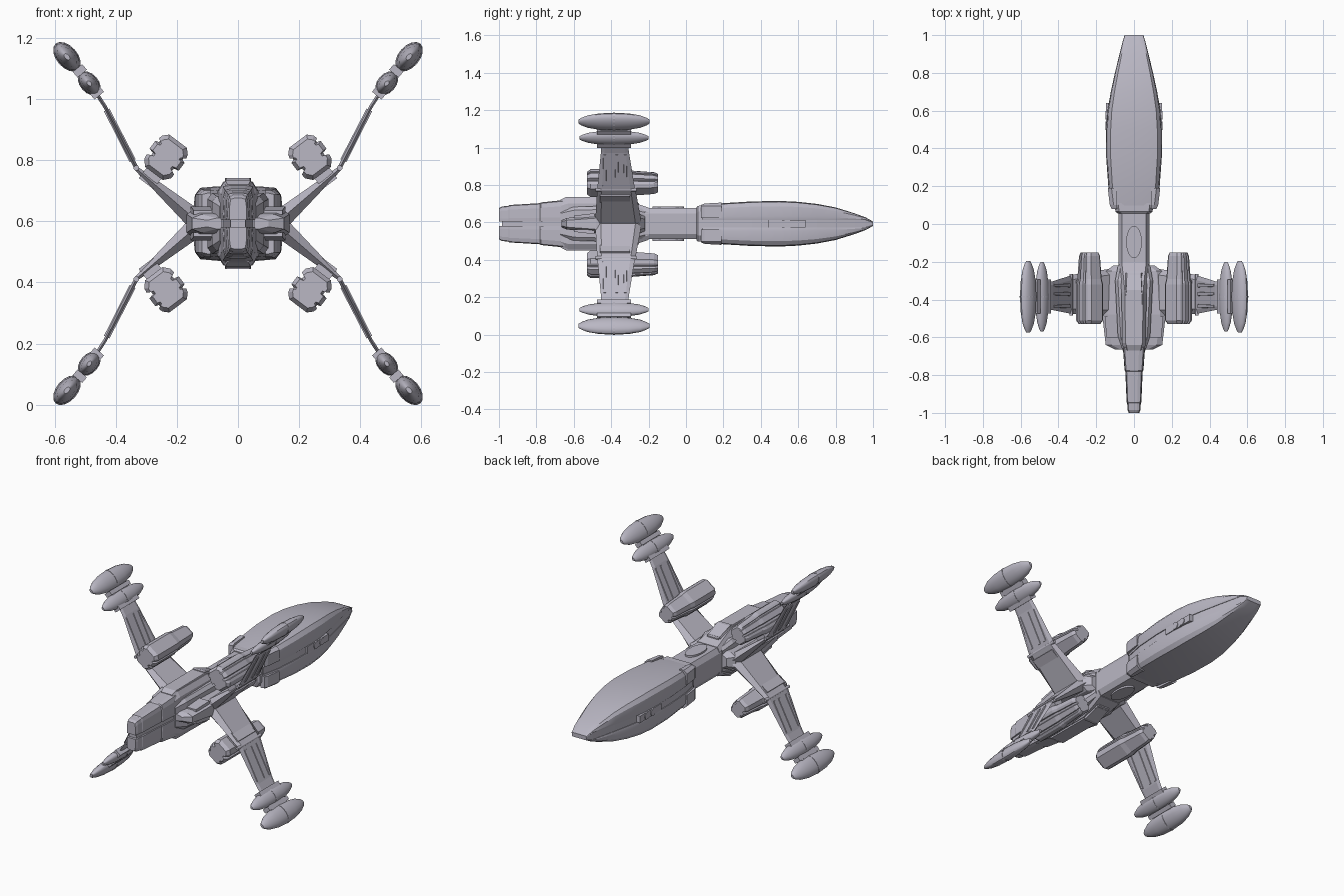
import bpy
import bmesh
from math import cos, sin, pi, radians

if "Cube" in bpy.data.objects:
    bpy.data.objects.remove(bpy.data.objects["Cube"], do_unlink=True)

ZC = 0.593  # height of the ship's centre line

paint = bpy.data.materials.new("pale_lavender_grey")
paint.use_nodes = True
COLOUR = (0.49, 0.475, 0.55, 1)
paint.diffuse_color = COLOUR
paint.node_tree.nodes["Principled BSDF"].inputs["Base Color"].default_value = COLOUR


def loft(name, rings, smooth=0):
    """Skin a row of matching closed rings and cap both ends."""
    bm = bmesh.new()
    rows = [[bm.verts.new((x, y, z + ZC)) for x, y, z in ring] for ring in rings]
    n = len(rows[0])
    for a, b in zip(rows, rows[1:]):
        for i in range(n):
            j = (i + 1) % n
            bm.faces.new((a[i], a[j], b[j], b[i]))
    bm.faces.new(rows[0])
    bm.faces.new(rows[-1])
    bmesh.ops.recalc_face_normals(bm, faces=bm.faces)
    mesh = bpy.data.meshes.new(name)
    bm.to_mesh(mesh)
    bm.free()
    mesh.materials.append(paint)
    obj = bpy.data.objects.new(name, mesh)
    bpy.context.collection.objects.link(obj)
    if smooth:
        bpy.ops.object.select_all(action="DESELECT")
        obj.select_set(True)
        bpy.context.view_layer.objects.active = obj
        bpy.ops.object.shade_smooth_by_angle(angle=radians(smooth))
    return obj


def box(name, x0, x1, y0, y1, z0, z1):
    return loft(name, [[(x0, y, z0), (x1, y, z0), (x1, y, z1), (x0, y, z1)] for y in (y0, y1)])


def octagon(y, w, h, c):
    half = [(w - c, -h), (w, -h + c * 1.6), (w, h - c * 1.6), (w - c, h)]
    return [(x, y, z) for x, z in half] + [(-x, y, z) for x, z in reversed(half)]


def shell(y, w, h, side, gap):
    """Upper or lower half of a boxy pod section."""
    h = max(h, gap + 0.004)
    d = h - gap
    half = [(w * 0.97, gap), (w, gap + d * 0.2), (w * 0.96, gap + d * 0.72),
            (w * 0.84, gap + d * 0.95), (w * 0.45, h)]
    pts = half + [(-x, z) for x, z in reversed(half)]
    return [(x, y, z * side) for x, z in pts]


def disc(name, centre, r_a, r_b, depth, axis):
    """Flat elliptical plate facing x or z."""
    cx, cy, cz = centre
    rings = []
    for d in (-depth, depth):
        ring = []
        for i in range(24):
            a, b = r_a * cos(i * pi / 12), r_b * sin(i * pi / 12)
            ring.append((cx + d, cy + a, cz + b) if axis == "x" else (cx + b, cy + a, cz + d))
        rings.append(ring)
    return loft(name, rings, 30)


# Hull: split nose, tall middle section, long neck
NOSE = [(-1, .028, .083), (-.985, .034, .092), (-.95, .036, .096), (-.945, .039, .1),
        (-.78, .046, .11), (-.775, .05, .114), (-.65, .059, .127)]
REAR = [(.085, .112, .095), (.2, .136, .11), (.35, .147, .119), (.5, .147, .122), (.6, .14, .117),
        (.7, .123, .106), (.8, .101, .087), (.9, .077, .056), (.96, .062, .034), (1, .05, .012)]
for side, label in ((1, "upper"), (-1, "lower")):
    loft(label + "_nose_shell", [shell(y, w, h, side, .012) for y, w, h in NOSE])
    loft(label + "_rear_shell", [shell(y, w, h, side, min(.02, h * .6)) for y, w, h in REAR], 20)
    disc(label + "_neck_hatch", (0, -.095, side * .087), .085, .042, .006, "z")
    # Raised spine with a sloping window block behind it
    loft(label + "_spine", [[(-w, y, side * .1), (w, y, side * .1), (w * .75, y, side * h), (-w * .75, y, side * h)]
         for y, w, h in ((-.67, .046, .128), (-.64, .055, .143), (-.37, .055, .145), (-.26, .05, .115))])
    loft(label + "_window_block", [[(-w, y, side * .07), (w, y, side * .07), (w, y, side * h), (-w, y, side * h)]
         for y, w, h in ((-.37, .038, .149), (-.35, .042, .149), (-.25, .036, .11))])
loft("nose_core", [octagon(y, w, .02, .004) for y, w in ((-.985, .024), (-.65, .05))])
loft("middle_hull", [octagon(y, w, h, c) for y, w, h, c in (
    (-.67, .055, .12, .015), (-.63, .063, .137, .018), (-.36, .066, .137, .018),
    (-.27, .075, .11, .018), (-.2, .08, .086, .015))])
loft("neck", [octagon(y, .081, .083, .018) for y in (-.24, .1)])
loft("neck_collar", [octagon(y, w, h, .02) for y, w, h in (
    (.055, .085, .088), (.065, .098, .096), (.11, .105, .097))])
loft("rear_core", [octagon(y, w * .94, min(.03, h * .7), .002) for y, w, h in REAR])

for s in (1, -1):
    tag = "left_" if s > 0 else "right_"
    # Side details of the rear pod
    box(tag + "light_panel", s * .12, s * .147, .44, .64, -.02, .02)
    for i, y in enumerate((.52, .575)):
        disc(tag + "side_light_%d" % i, (s * .147, y, 0), .022, .02, .004, "x")
    for v, row in ((1, "upper_"), (-1, "lower_")):
        loft(tag + row + "collar_block", [[(s * x, y, v * z) for x, z in ((.09, .03), (w, .03), (w, .095), (w - .02, h), (.09, h))]
             for y, w, h in ((.08, .118, .1), (.1, .128, .108), (.19, .139, .113))])
        # Tapered cheeks beside the middle hull
        loft(tag + row + "cheek", [[(s * x, y, v * z) for x, z in ((.04, .02), (w, .02), (w, h * .8), (w - .015, h), (.04, h))]
             for y, w, h in ((-.67, .06, .07), (-.6, .085, .09), (-.3, .1, .1), (-.22, .085, .075))])
        # Plate on top of the wing root fairing
        loft(tag + row + "fairing_plate", [[(s * a, y, v * .03), (s * b, y, v * .03), (s * b, y, v * h), (s * a, y, v * h)]
             for y, a, b, h in ((-.6, .075, .145, .043), (-.49, .075, .155, .056))])
    loft(tag + "root_fairing", [[(s * x, y, z) for x, z in
         ((.04, -h), (w - .03, -h), (w, -h * .6), (w, h * .6), (w - .03, h), (.04, h))]
         for y, w, h in ((-.665, .1, .018), (-.64, .15, .03), (-.48, .168, .05), (-.25, .15, .052), (-.22, .11, .04))])


def wing_ring(s, v, x, z, angle, t, y0, y1):
    """Cross-section of a wing panel, with thickness t across the wing."""
    nx, nz = -sin(radians(angle)) * t / 2, cos(radians(angle)) * t / 2
    m = (y1 - y0) * .12
    pts = ((y0, 0), (y0 + m, 1), (y1 - m, 1), (y1, 0), (y1 - m, -1), (y0 + m, -1))
    return [(s * (x + nx * k), y, v * (z + nz * k)) for y, k in pts]


def along_ring(s, v, centre, angle, y, section):
    """Section drawn along the wing (u) and away from it (n), placed at y."""
    c, k = cos(radians(angle)), sin(radians(angle))
    return [(s * (centre[0] + u * c - n * k), y, v * (centre[1] + u * k + n * c)) for u, n in section]


def rect(u, n0, n1):
    return [(-u, n0), (u, n0), (u, n1), (-u, n1)]


# Stepped, grooved engine section and lens-shaped pod outline
HALF = [(.036, -.066), (.054, -.046), (.056, -.03), (.043, -.026), (.043, -.014), (.06, -.01), (.06, .022),
        (.048, .026), (.048, .034), (.056, .037), (.052, .05), (.036, .066)]
ENGINE = HALF + [(-u, n) for u, n in reversed(HALF)]
LENS = [(-.19, .22), (-.175, .42), (-.14, .7), (-.08, .92), (0, 1), (.08, .92), (.14, .7), (.175, .42), (.19, .22)]
CIRCLE = [(cos(i * pi / 8), sin(i * pi / 8)) for i in range(16)]

for s in (1, -1):
    for v in (1, -1):
        tag = ("left_" if s > 0 else "right_") + ("upper_" if v > 0 else "lower_")
        # Wing: thick inner panel, hinge, thin outer panel
        loft(tag + "inner_wing", [wing_ring(s, v, *p) for p in (
            (.09, -.02, 40, .075, -.485, -.235), (.145, .018, 40, .065, -.485, -.24),
            (.335, .182, 40, .014, -.475, -.27))])
        loft(tag + "wing_hinge", [along_ring(s, v, (.333, .182), 0, y, [(a * .009, b * .009) for a, b in CIRCLE])
             for y in (-.485, -.265)], 30)
        loft(tag + "outer_wing", [wing_ring(s, v, *p) for p in (
            (.333, .182, 62, .014, -.475, -.272), (.435, .382, 62, .012, -.455, -.305),
            (.462, .424, 55, .012, -.452, -.31))])
        for i, y in enumerate((-.435, -.37, -.325)):
            loft(tag + "wing_rib_%d" % i, [wing_ring(s, v, *p) for p in (
                (.345, .206, 62, .022, y - .012, y + .012), (.43, .372, 62, .02, y - .008, y + .008))])
        # Engine on a short pylon
        engine = (.236, .217)
        loft(tag + "engine", [along_ring(s, v, engine, 37, y, [(u * k, n * k) for u, n in ENGINE])
             for y, k in ((-.53, .8), (-.51, 1), (-.32, 1), (-.29, .9), (-.17, .78), (-.15, .66))])
        loft(tag + "engine_pylon", [along_ring(s, v, engine, 37, y, rect(.03, -.108, -.04)) for y in (-.46, -.3)])
        # Wing tip: stem, collars and two lens-shaped pods
        loft(tag + "tip_stem", [along_ring(s, v, (.505, .48), 50, y, rect(.075, -.013, .013)) for y in (-.455, -.315)])
        for i, (x, z) in enumerate(((.462, .428), (.518, .5))):
            loft(tag + "tip_collar_%d" % i, [along_ring(s, v, (x, z), 50, y, rect(.012, -.02, .02)) for y in (-.475, -.295)])
        for label, centre, a, b, k in (("inner_pod", (.487, .459), .045, .029, .97),
                                       ("outer_pod", (.56, .546), .056, .033, 1)):
            loft(tag + label, [along_ring(s, v, centre, 49, -.385 + y * k, [(p * a * r, q * b * r) for p, q in CIRCLE])
                 for y, r in LENS], 35)
            loft(tag + label + "_band", [along_ring(s, v, centre, 49, y, [(p * a * 1.02, q * b * 1.05) for p, q in CIRCLE])
                 for y in (-.39, -.38)])
